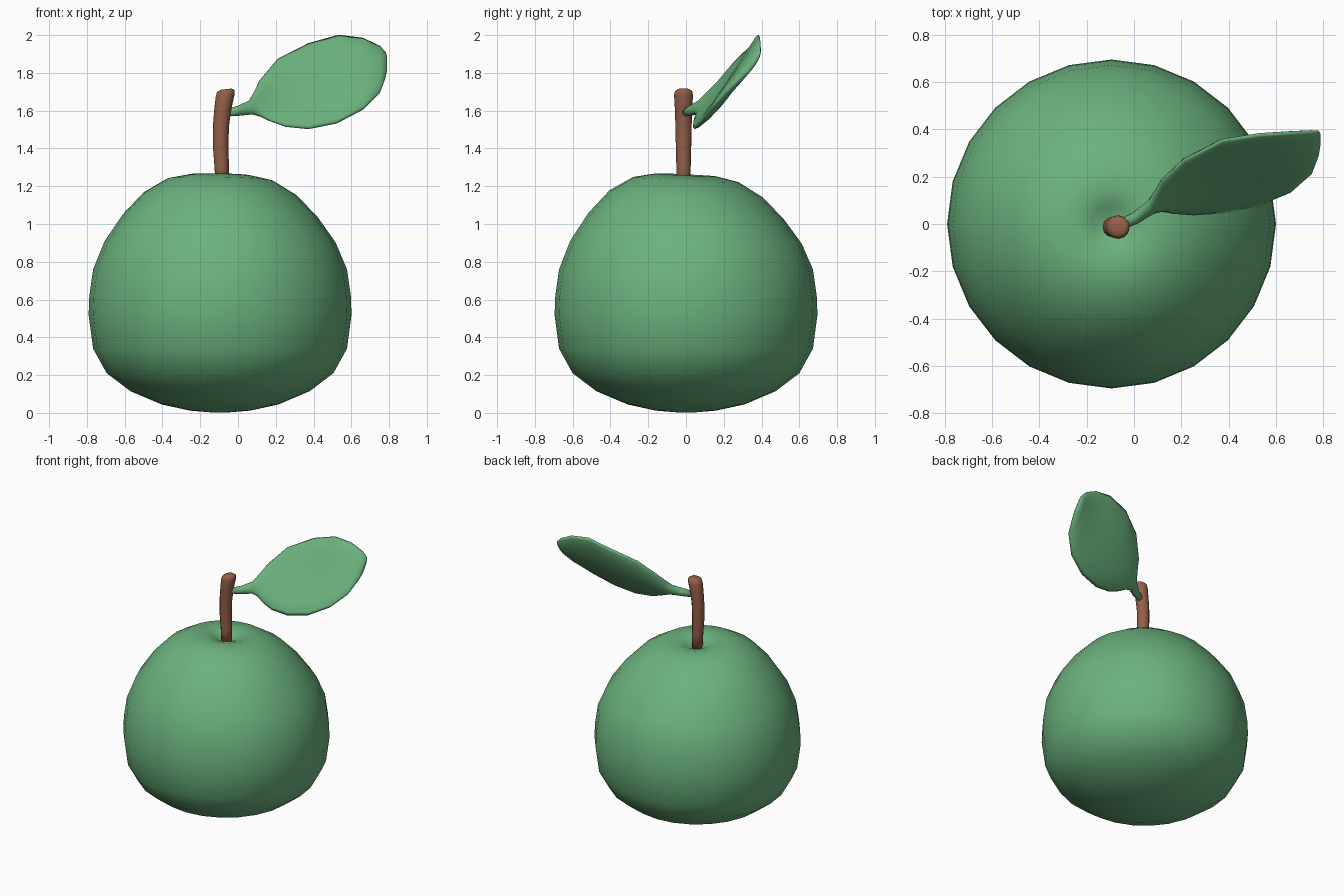
import bpy, bmesh, math
from mathutils import Vector as V


def material(name, rgb):
    m = bpy.data.materials.new(name)
    m.diffuse_color = (*rgb, 1)
    return m


green = material("leaf green", (0.147, 0.445, 0.205))
brown = material("stem brown", (0.30, 0.115, 0.065))


def loft(name, rings, mat, angle=180):
    """Skin a list of closed rings (equal point count) and cap both ends."""
    bm = bmesh.new()
    loops = [[bm.verts.new(p) for p in r] for r in rings]
    n = len(loops[0])
    for a, b in zip(loops, loops[1:]):
        for i in range(n):
            j = (i + 1) % n
            bm.faces.new((a[i], a[j], b[j], b[i]))
    for end in (loops[0], loops[-1]):
        c = bm.verts.new(sum((v.co for v in end), V()) / n)
        for i in range(n):
            bm.faces.new((end[i], end[(i + 1) % n], c))
    bmesh.ops.recalc_face_normals(bm, faces=bm.faces)
    me = bpy.data.meshes.new(name)
    bm.to_mesh(me)
    bm.free()
    me.materials.append(mat)
    ob = bpy.data.objects.new(name, me)
    bpy.context.collection.objects.link(ob)
    for p in me.polygons:
        p.use_smooth = True
    return ob


# Fruit body: turned profile with a dimple, upper part leaning slightly
profile = [(0.05, 0.003), (0.16, 0.012), (0.31, 0.045), (0.475, 0.115), (0.6, 0.21),
           (0.672, 0.34), (0.696, 0.52), (0.692, 0.62), (0.672, 0.76), (0.612, 0.905),
           (0.515, 1.045), (0.405, 1.16), (0.28, 1.235), (0.16, 1.26), (0.08, 1.235),
           (0.03, 1.205)]
rings = []
for r, z in profile:
    ring = []
    lean = 0.05 * max(0, min(1, (z - 0.8) / 0.4))
    for i in range(24):
        a = math.tau * i / 24
        x, y = r * math.cos(a), r * math.sin(a)
        ring.append(V((x - 0.095, y, z - lean * (y + 0.4 * x))))
    rings.append(ring)
loft("fruit_body", rings, green)

# Stem: gently bent tube with a rounded top
path = [(-0.082, 1.18, 0.036), (-0.086, 1.3, 0.038), (-0.092, 1.42, 0.041),
        (-0.09, 1.52, 0.043), (-0.08, 1.61, 0.046), (-0.068, 1.68, 0.050),
        (-0.065, 1.703, 0.046), (-0.063, 1.714, 0.03)]
loft("stem", [[V((x + r * math.cos(math.tau * i / 12),
                  -0.013 + r * math.sin(math.tau * i / 12),
                  z + 0.12 * r * math.cos(math.tau * i / 12))) for i in range(12)]
              for x, z, r in path], brown)

# Leaf: stalk and cupped blade, lofted between an upper and a lower edge
# each station: upper edge, lower edge, half thickness, cupping
stations = [
    ((-0.06, 0.000, 1.61), (-0.05, -0.005, 1.57), 0.022, 0),
    ((0.00, 0.035, 1.625), (0.01, 0.015, 1.575), 0.026, 0),
    ((0.06, 0.085, 1.655), (0.08, 0.055, 1.582), 0.028, 0),
    ((0.085, 0.13, 1.70), (0.12, 0.06, 1.568), 0.030, 0.006),
    ((0.115, 0.19, 1.76), (0.17, 0.05, 1.54), 0.030, 0.014),
    ((0.21, 0.285, 1.87), (0.25, 0.045, 1.508), 0.029, 0.022),
    ((0.37, 0.37, 1.95), (0.37, 0.055, 1.495), 0.028, 0.026),
    ((0.53, 0.395, 1.995), (0.52, 0.085, 1.525), 0.028, 0.026),
    ((0.66, 0.40, 1.98), (0.66, 0.14, 1.60), 0.027, 0.02),
    ((0.75, 0.40, 1.94), (0.75, 0.215, 1.69), 0.024, 0.012),
    ((0.782, 0.395, 1.91), (0.78, 0.29, 1.77), 0.018, 0.004),
    ((0.788, 0.385, 1.89), (0.788, 0.33, 1.81), 0.008, 0),
]
axis = V((0.9, 0.38, 0.25)).normalized()
rings = []
for up, low, t, cup in stations:
    up, low = V(up), V(low)
    half, mid = (up - low) / 2, (up + low) / 2
    n = half.cross(axis).normalized()
    if n.y < 0:
        n = -n
    ring = []
    for i in range(16):
        a = math.tau * i / 16
        c, s = math.cos(a), math.sin(a)
        ring.append(mid + half * c + n * (t * s + cup * (0.5 - c * c)))
    rings.append(ring)
loft("leaf", rings, green)
